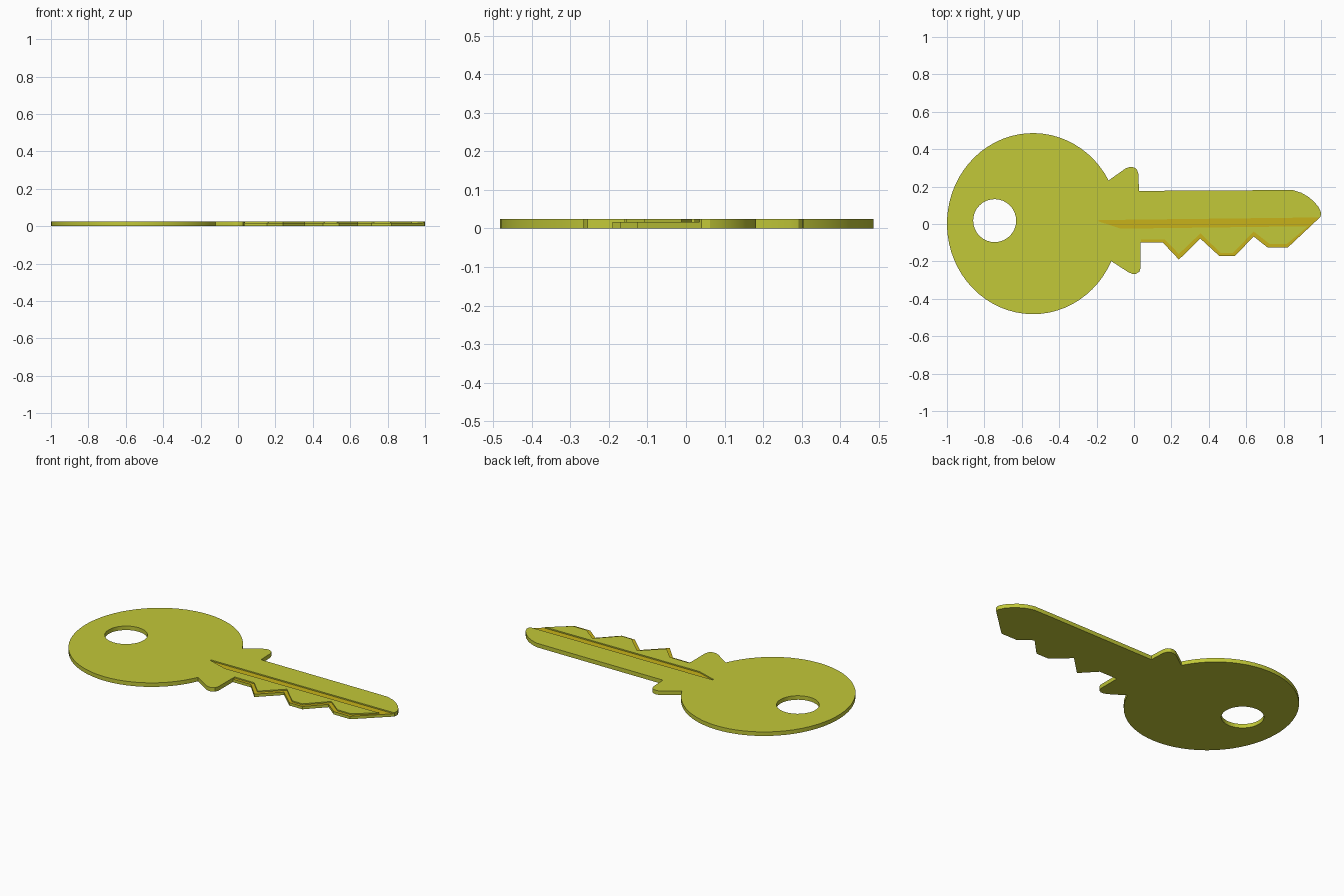
import bpy, bmesh, math

if "Cube" in bpy.data.objects:
    bpy.data.objects.remove(bpy.data.objects["Cube"])

THICK, LEDGE = 0.024, 0.017


def material(name, rgb):
    m = bpy.data.materials.new(name)
    m.diffuse_color = (*rgb, 1)
    m.use_nodes = True
    m.node_tree.nodes["Principled BSDF"].inputs["Base Color"].default_value = m.diffuse_color
    return m


def slab(name, pts, z0, z1):
    """Closed prism from a 2D outline."""
    bm = bmesh.new()
    face = bm.faces.new([bm.verts.new((x, y, z0)) for x, y in pts])
    top = bmesh.ops.extrude_face_region(bm, geom=[face])["geom"]
    for v in top:
        if isinstance(v, bmesh.types.BMVert):
            v.co.z = z1
    bmesh.ops.recalc_face_normals(bm, faces=bm.faces[:])
    me = bpy.data.meshes.new(name)
    bm.to_mesh(me)
    bm.free()
    ob = bpy.data.objects.new(name, me)
    bpy.context.collection.objects.link(ob)
    return ob


def arc(cx, cy, rx, ry, a0, a1, n):
    return [(cx + rx * math.cos(math.radians(a0 + (a1 - a0) * i / n)),
             cy + ry * math.sin(math.radians(a0 + (a1 - a0) * i / n)))
            for i in range(n + 1)]


# Round bow, then lower collar, teeth, tip, blade top and upper collar
bow = arc(-0.54, 0.002, 0.46, 0.484, 28.5, 335.5, 56)
lower_collar = [(-0.03, -0.258), (-0.01, -0.266), (0.01, -0.266),
                (0.028, -0.256), (0.036, -0.235), (0.036, -0.1)]
teeth = [(0.155, -0.1), (0.24, -0.19), (0.355, -0.078), (0.455, -0.17),
         (0.54, -0.17), (0.64, -0.067), (0.715, -0.126), (0.822, -0.126)]
tip = [(0.985, 0.027), (0.998, 0.04), (1.0, 0.062), (0.987, 0.09),
       (0.962, 0.12), (0.93, 0.147), (0.895, 0.167), (0.85, 0.181), (0.73, 0.181)]
upper_collar = [(0.027, 0.177), (0.023, 0.27), (0.015, 0.292), (0.0, 0.303),
                (-0.022, 0.305), (-0.045, 0.297)]
key = slab("key", bow + lower_collar + teeth + tip + upper_collar, 0, THICK)

# Keyring hole
hole = slab("hole_cutter", arc(-0.745, 0.018, 0.115, 0.115, 0, 348.75, 31), -0.1, 0.1)

# Shallow cut: long groove that runs out into the ledge along the teeth
groove = [(-0.19, 0.021), (-0.19, 0.014), (-0.07, -0.025), (0.93, -0.012)]
inset = [(0.815, -0.108), (0.727, -0.108), (0.64, -0.04), (0.53, -0.154),
         (0.463, -0.154), (0.355, -0.05), (0.24, -0.16), (0.164, -0.083), (0.037, -0.083)]
outside = [(0.037, -0.3), (1.1, -0.3), (1.1, 0.036), (0.98, 0.035)]
ledge = slab("ledge_cutter", groove + inset + outside, LEDGE, 0.1)

for cutter in (hole, ledge):
    mod = key.modifiers.new(cutter.name, 'BOOLEAN')
    mod.operation = 'DIFFERENCE'
    mod.solver = 'EXACT'
    mod.object = cutter
    cutter.hide_render = True

# Apply the cuts
dg = bpy.context.evaluated_depsgraph_get()
key_mesh = bpy.data.meshes.new_from_object(key.evaluated_get(dg))
key.modifiers.clear()
key.data = key_mesh
for cutter in (hole, ledge):
    bpy.data.objects.remove(cutter)

# Brass body with darker gold on the recessed floor
key_mesh.materials.clear()
key_mesh.materials.append(material("brass", (0.54, 0.58, 0.04)))
key_mesh.materials.append(material("gold", (0.58, 0.45, 0.01)))
for p in key_mesh.polygons:
    recessed = p.normal.z > 0.9 and 0.01 < p.center.z < 0.02
    p.material_index = 1 if recessed else 0

bpy.context.view_layer.objects.active = key
key.select_set(True)
bpy.ops.object.shade_smooth_by_angle(angle=math.radians(30))
